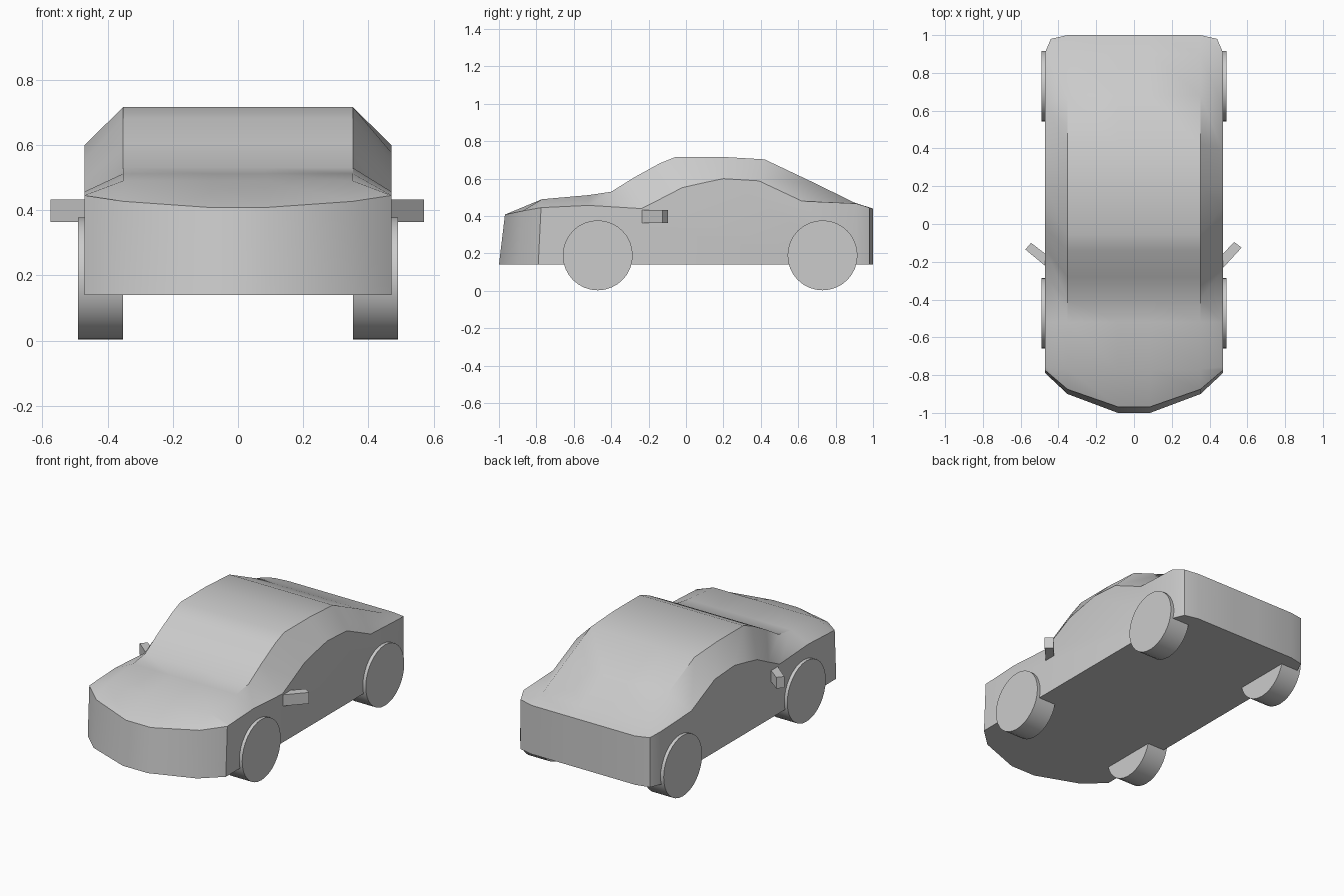
import bpy, bmesh, math

if "Cube" in bpy.data.objects:
    bpy.data.objects.remove(bpy.data.objects["Cube"])


def finish(bm, name, angle=None):
    bmesh.ops.recalc_face_normals(bm, faces=bm.faces[:])
    mesh = bpy.data.meshes.new(name)
    bm.to_mesh(mesh)
    bm.free()
    obj = bpy.data.objects.new(name, mesh)
    bpy.context.collection.objects.link(obj)
    if angle:
        bpy.ops.object.select_all(action='DESELECT')
        obj.select_set(True)
        bpy.context.view_layer.objects.active = obj
        bpy.ops.object.shade_smooth_by_angle(angle=math.radians(angle))
    return obj


def prism(name, outline, z0, z1):
    bm = bmesh.new()
    low = [bm.verts.new((x, y, z0)) for x, y in outline]
    high = [bm.verts.new((x, y, z1)) for x, y in outline]
    bm.faces.new(low)
    bm.faces.new(high)
    for i in range(len(low)):
        j = (i + 1) % len(low)
        bm.faces.new((low[i], low[j], high[j], high[i]))
    return finish(bm, name)


# Body shell: belt line and roof edge stations (belt y, belt z, roof y, roof z)
W, R, C, SILL = 0.47, 0.352, 0.085, 0.14
stations = [
    (-0.755, 0.446, -0.77, 0.49), (-0.52, 0.457, -0.52, 0.512),
    (-0.24, 0.44, -0.40, 0.53), (-0.13, 0.495, -0.28, 0.605),
    (-0.02, 0.552, -0.14, 0.682), (0.09, 0.577, -0.055, 0.716),
    (0.20, 0.60, 0.20, 0.716), (0.39, 0.588, 0.42, 0.703),
    (0.62, 0.48, 0.68, 0.58), (0.91, 0.467, 0.90, 0.472)]
# Each half row runs side, shoulder, centre
rows = [[(W, -0.775, 0.445), (R, -0.875, 0.427), (C, -0.968, 0.408)]]
rows += [[(W, a, b), (R, c, d), (C, c, d)] for a, b, c, d in stations]
rows.append([(0.44, 0.98, 0.445), (R, 1.0, 0.44), (C, 1.0, 0.44)])


def both(bm, half):
    pts = half + [(-x, y, z) for x, y, z in reversed(half)]
    return [bm.verts.new(p) for p in pts]


bm = bmesh.new()
grid = [both(bm, r) for r in rows]
for a, b in zip(grid, grid[1:]):
    for i in range(5):
        bm.faces.new((a[i], a[i + 1], b[i + 1], b[i]))
# Lower edge of nose, tail and rear corners
nose = both(bm, [(W, -0.79, SILL), (R, -0.90, SILL), (C, -1.0, SILL)])
tail = both(bm, [(0.44, 0.98, SILL), (R, 1.0, SILL), (C, 1.0, SILL)])
corner = both(bm, [(W, 0.91, SILL)])
for low, high in ((nose, grid[0]), (tail, grid[-1])):
    for i in range(5):
        bm.faces.new((low[i], low[i + 1], high[i + 1], high[i]))
# Flat sides, rear corners and floor
for k, c in ((0, corner[0]), (5, corner[1])):
    bm.faces.new([nose[k]] + [r[k] for r in grid[:-1]] + [c])
    bm.faces.new((c, grid[-2][k], grid[-1][k], tail[k]))
bm.faces.new(nose + [corner[1]] + tail[::-1] + [corner[0]])
finish(bm, "car_body", 32)

# Wheels
for end, y in (("front", -0.472), ("rear", 0.73)):
    for side, s in (("right", 1), ("left", -1)):
        bpy.ops.mesh.primitive_cylinder_add(
            vertices=32, radius=0.187, depth=0.138,
            location=(s * 0.421, y, 0.19), rotation=(0, math.pi / 2, 0))
        bpy.context.object.name = f"{end}_{side}_wheel"
        bpy.ops.object.shade_smooth_by_angle(angle=math.radians(40))

# Wing mirrors
prism("right_mirror", [(0.46, -0.245), (0.57, -0.125), (0.53, -0.095), (0.46, -0.17)], 0.363, 0.432)
prism("left_mirror", [(-0.46, -0.23), (-0.575, -0.135), (-0.545, -0.10), (-0.46, -0.165)], 0.363, 0.432)
